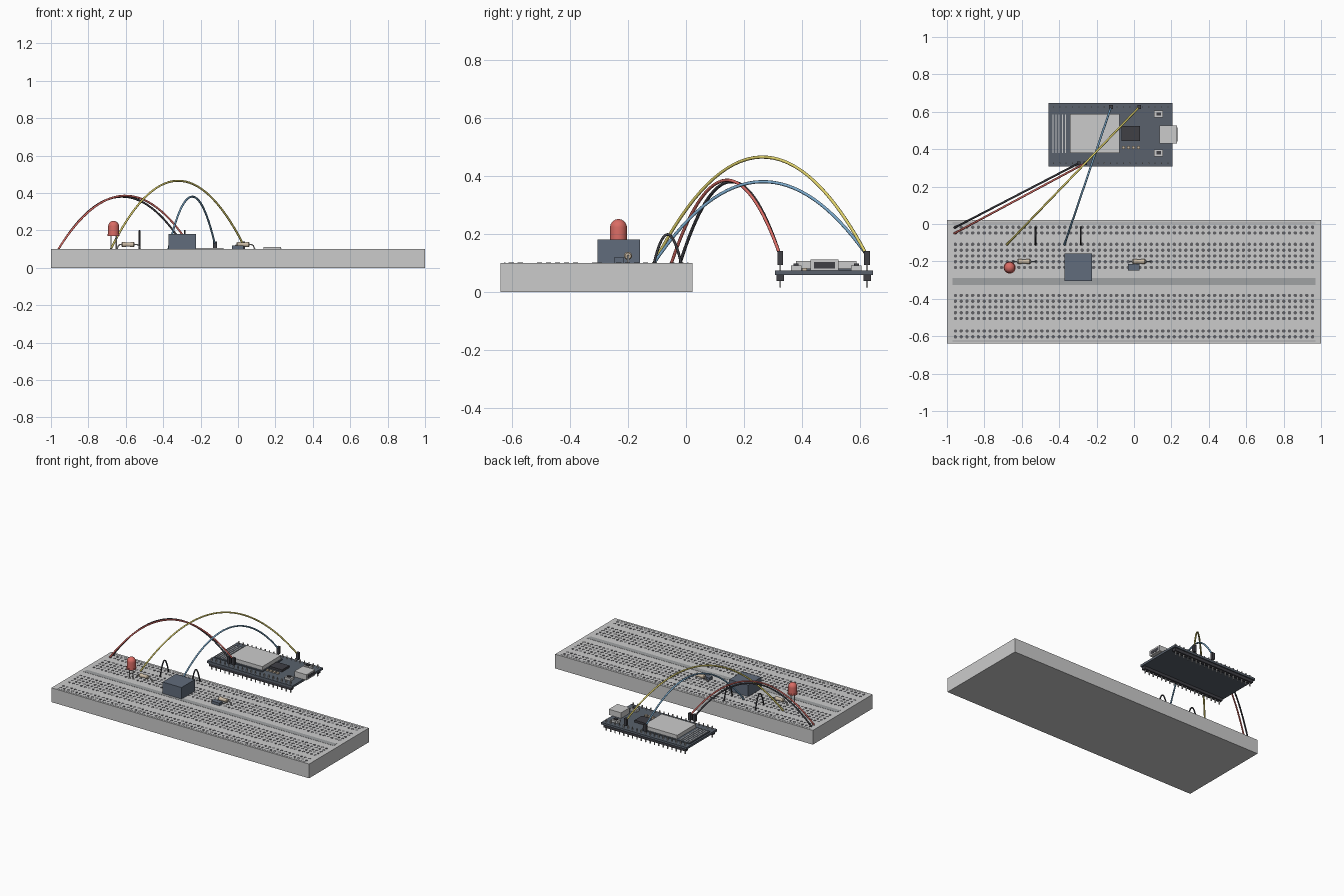
import bpy, bmesh, math
from mathutils import Vector, Matrix

if "Cube" in bpy.data.objects:
    bpy.data.objects.remove(bpy.data.objects["Cube"])

C = bpy.context.scene.collection


def mat(name, r, g, b):
    m = bpy.data.materials.new(name)
    m.diffuse_color = (r, g, b, 1)
    m.use_nodes = True
    m.node_tree.nodes["Principled BSDF"].inputs["Base Color"].default_value = m.diffuse_color
    return m


BOARD = mat("board_white", .75, .75, .72)
HOLE = mat("hole_dark", .12, .12, .13)
TRENCH = mat("trench", .35, .36, .37)
PCB = mat("pcb", .10, .12, .15)
BLACK = mat("black", .05, .05, .06)
METAL = mat("metal", .6, .61, .62)
CASE = mat("case", .12, .15, .2)
RED = mat("red", .7, .15, .13)
YELLOW = mat("yellow", .75, .65, .15)
BLUE = mat("blue", .2, .4, .6)
TAN = mat("tan", .6, .5, .38)


def add(name, bm, m, smooth=False):
    me = bpy.data.meshes.new(name)
    bmesh.ops.recalc_face_normals(bm, faces=bm.faces)
    bm.to_mesh(me)
    bm.free()
    o = bpy.data.objects.new(name, me)
    me.materials.append(m)
    C.objects.link(o)
    if smooth:
        bpy.ops.object.select_all(action='DESELECT')
        o.select_set(True)
        bpy.context.view_layer.objects.active = o
        bpy.ops.object.shade_smooth_by_angle()
    return o


def boxes(name, spans, m):
    """Boxes given as (x0, x1, y0, y1, z0, z1), joined in one object."""
    bm = bmesh.new()
    for x0, x1, y0, y1, z0, z1 in spans:
        t = Matrix.Translation(((x0 + x1) / 2, (y0 + y1) / 2, (z0 + z1) / 2))
        s = Matrix.Diagonal((x1 - x0, y1 - y0, z1 - z0, 1))
        bmesh.ops.create_cube(bm, size=1, matrix=t @ s)
    return add(name, bm, m)


def lathe(name, profile, m, matrix, n=24):
    """Revolve (radius, height) points about z, then place."""
    bm = bmesh.new()
    vs = [bm.verts.new((r, 0, h)) for r, h in profile]
    es = [bm.edges.new(p) for p in zip(vs, vs[1:])]
    bmesh.ops.spin(bm, geom=vs + es, cent=(0, 0, 0), axis=(0, 0, 1),
                   angle=2 * math.pi, steps=n, use_merge=True)
    bmesh.ops.remove_doubles(bm, verts=bm.verts, dist=1e-5)
    bm.transform(matrix)
    return add(name, bm, m, True)


def tube(name, pts, r, m):
    cu = bpy.data.curves.new(name, 'CURVE')
    cu.dimensions = '3D'
    cu.bevel_depth = r
    cu.bevel_resolution = 2
    cu.use_fill_caps = True
    sp = cu.splines.new('POLY')
    sp.points.add(len(pts) - 1)
    for p, q in zip(sp.points, pts):
        p.co = (*q, 1)
    sp.use_smooth = True
    cu.materials.append(m)
    o = bpy.data.objects.new(name, cu)
    C.objects.link(o)
    return o


def arc_wire(name, a, b, peak, r, m, n=32):
    """Parabolic wire whose middle reaches the given height."""
    a, b = Vector(a), Vector(b)
    rise = peak - (a.z + b.z) / 2
    tube(name, [a.lerp(b, i / n) + Vector((0, 0, 4 * rise * (i / n) * (1 - i / n)))
                for i in range(n + 1)], r, m)


# Breadboard with sockets, centre trench and rail stripes
P = .0308
boxes("breadboard", [(-1, 1, -.64, .022, 0, .1)], BOARD)
rows = [-.017, -.048, -.572, -.603]
rows += [-.109 - P * i for i in range(5)] + [-.382 - P * i for i in range(5)]
h = .0095
bm = bmesh.new()
for y in rows:
    for i in range(63):
        bmesh.ops.create_cone(bm, cap_ends=True, segments=8, radius1=h, radius2=h, depth=.003,
                              matrix=Matrix.Translation(((i - 31) * P, y, .0997))
                              @ Matrix.Rotation(math.pi / 8, 4, 'Z'))
add("socket_holes", bm, HOLE)
boxes("centre_trench", [(-.97, .97, -.325, -.29, .09, .1012)], TRENCH)
boxes("rail_stripe_outer", [(-.97, .97, .003, .008, .095, .101),
                            (-.97, .97, -.628, -.623, .095, .101)], TRENCH)

# Microcontroller board
boxes("controller_pcb", [(-.457, .206, .308, .646, .058, .073)], PCB)
PY = (.325, .625)
boxes("pin_headers", [(-.445, .195, y - .013, y + .013, .038, .058) for y in PY], BLACK)
boxes("header_pins", [(x - .003, x + .003, y - .003, y + .003, .014, .095)
                      for y in PY for x in [-.431 + .034 * i for i in range(19)]], METAL)
boxes("radio_module_base", [(-.445, -.07, .37, .595, .073, .08)], PCB)
boxes("radio_shield", [(-.343, -.077, .38, .588, .08, .106)], METAL)
boxes("antenna_trace", [(-.437 + .017 * i, -.431 + .017 * i, .38, .585, .08, .082)
                        for i in range(5)], METAL)
boxes("controller_chip", [(-.067, .032, .443, .524, .073, .088)], BLACK)
boxes("small_capacitors", [(x - .008, x + .008, .4, .417, .073, .083)
                           for x in (-.056, -.03, -.003, .024)], TAN)
boxes("push_button_bases", [(.108, .156, y - .018, y + .018, .073, .09)
                            for y in (.38, .588)], METAL)
boxes("push_button_caps", [(.12, .144, y - .009, y + .009, .09, .097)
                           for y in (.38, .588)], BLACK)
boxes("usb_socket", [(.136, .231, .43, .526, .073, .112)], METAL)
boxes("usb_opening", [(.225, .232, .441, .515, .081, .103)], BLACK)

# Jumper wires with plug housings
wires = [("ground_wire", (-.96, -.02, .1), (-.295, .325), .38, BLACK),
         ("power_wire", (-.96, -.05, .1), (-.261, .325), .385, RED),
         ("signal_wire_yellow", (-.68, -.11, .1), (.028, .625), .465, YELLOW),
         ("signal_wire_blue", (-.372, -.11, .1), (-.123, .625), .38, BLUE)]
for name, a, (x, y), peak, m in wires:
    arc_wire(name, a, (x, y, .125), peak, .0055, m)
boxes("wire_plugs", [(w[2][0] - .01, w[2][0] + .01, w[2][1] - .01, w[2][1] + .01, .092, .141)
                     for w in wires], BLACK)
for name, x, y0 in (("jumper_left", -.527, -.017), ("jumper_right", -.284, -.017)):
    arc_wire(name, (x, y0, .1), (x, -.11, .1), .198, .0045, BLACK, 20)

# Buzzer-like module block
boxes("module_block", [(-.372, -.225, -.305, -.158, .1, .181)], CASE)

# Indicator lamp
dome = [(.029 * math.cos(a), .222 + .029 * math.sin(a))
        for a in [math.pi / 16 * i for i in range(9)]]
dome[-1] = (0, .251)
lathe("lamp_bulb", [(0, .171), (.032, .171), (.032, .18), (.029, .18)] + dome, RED,
      Matrix.Translation((-.665, -.233, 0)))
for s in (-1, 1):
    tube("lamp_leg", [(-.665 + s * .014, -.233, .098), (-.665 + s * .014, -.233, .175)],
         .0035, METAL)

# Resistors: bulged body with bent leads
body = [(0, -.034), (.01, -.034), (.014, -.029), (.014, -.016), (.0115, -.011),
        (.0115, .011), (.014, .016), (.014, .029), (.01, .034), (0, .034)]
for name, x, xa, xb in (("resistor_left", -.588, -.648, -.522), ("resistor_right", .027, -.022, .09)):
    lathe(name + "_body", body, TAN,
          Matrix.Translation((x, -.2, .124)) @ Matrix.Rotation(math.pi / 2, 4, 'Y'), 16)
    tube(name + "_lead", [(xa, -.2, .098), (xa + .008, -.2, .118), (xa + .016, -.2, .124),
                          (xb - .016, -.2, .124), (xb - .008, -.2, .118), (xb, -.2, .098)],
         .0035, METAL)

# Small flat sensor
boxes("flat_sensor", [(-.033, .03, -.249, -.214, .1, .118)], CASE)
